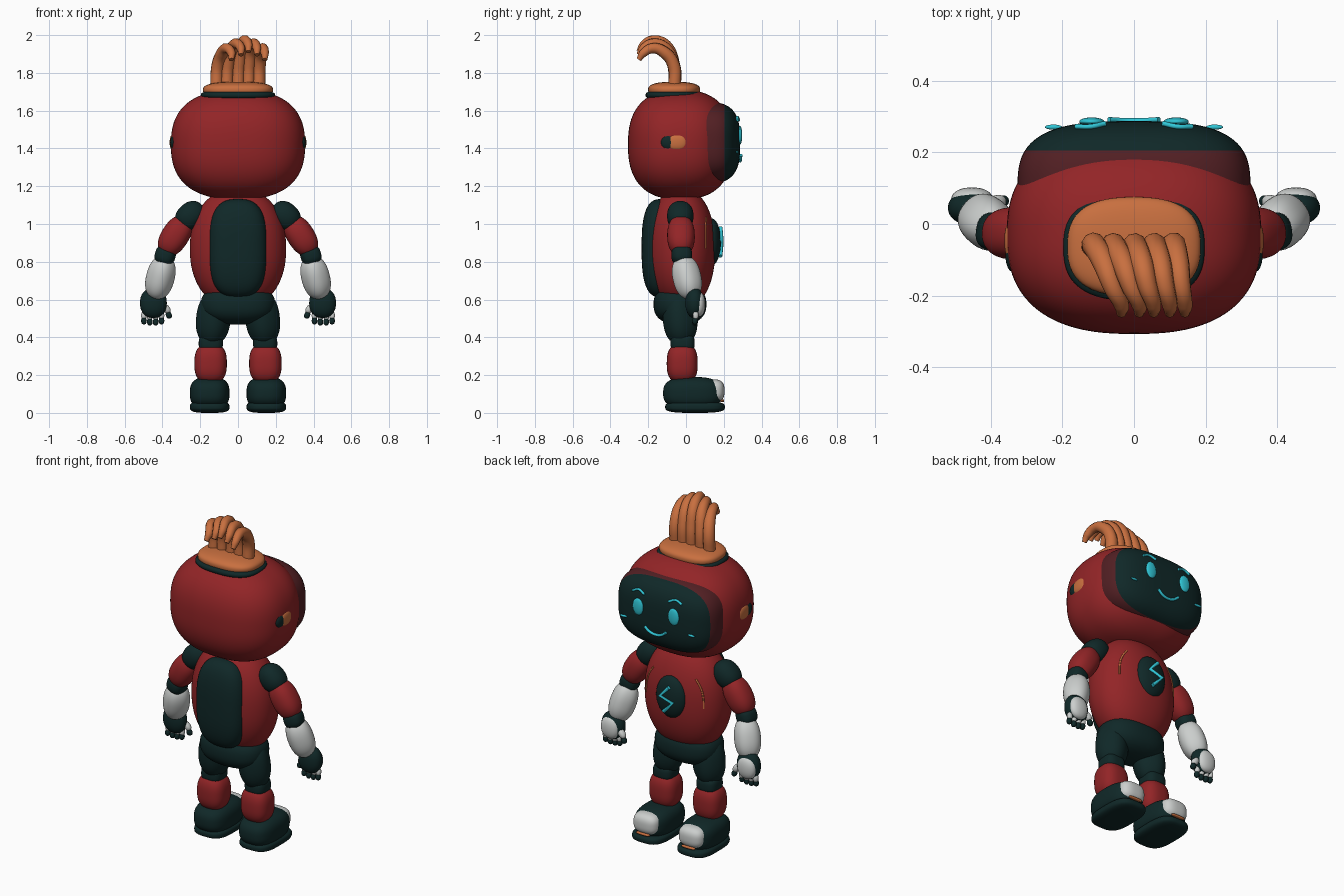
import bpy
import bmesh
from mathutils import Vector, Matrix

if "Cube" in bpy.data.objects:
    bpy.data.objects.remove(bpy.data.objects["Cube"], do_unlink=True)


def make_material(name, rgb):
    m = bpy.data.materials.new(name)
    m.use_nodes = True
    m.diffuse_color = (*rgb, 1)
    bsdf = next(n for n in m.node_tree.nodes if n.type == "BSDF_PRINCIPLED")
    bsdf.inputs["Base Color"].default_value = (*rgb, 1)
    bsdf.inputs["Roughness"].default_value = 0.6
    return m


RED = make_material("red shell", (0.29, 0.018, 0.02))
DUSK = make_material("dusky red rim", (0.085, 0.014, 0.017))
DARK = make_material("dark teal", (0.005, 0.021, 0.021))
ORANGE = make_material("orange", (0.58, 0.16, 0.05))
WHITE = make_material("light grey", (0.6, 0.62, 0.61))
CYAN = make_material("glowing cyan", (0.03, 0.57, 0.68))


def add_mirror(ob):
    ob.modifiers.new("Mirror", "MIRROR").use_axis = (True, False, False)


def blob(name, center, half, mat, p=2.0, axis=None, mirror=False, cuts=13):
    """Rounded box / ellipsoid: a cube pushed out to a superellipsoid."""
    bm = bmesh.new()
    bmesh.ops.create_cube(bm, size=2)
    bmesh.ops.subdivide_edges(bm, edges=bm.edges[:], cuts=cuts, use_grid_fill=True)
    rot = Vector(axis).to_track_quat("Z", "Y").to_matrix() if axis else Matrix.Identity(3)
    for v in bm.verts:
        r = sum(abs(c) ** p for c in v.co) ** (1 / p)
        v.co = rot @ Vector(c / r * h for c, h in zip(v.co, half)) + Vector(center)
    for f in bm.faces:
        f.smooth = True
    mesh = bpy.data.meshes.new(name)
    bm.to_mesh(mesh)
    bm.free()
    mesh.materials.append(mat)
    ob = bpy.data.objects.new(name, mesh)
    bpy.context.collection.objects.link(ob)
    if mirror:
        add_mirror(ob)
    return ob


def limb(name, a, b, radius, mat, p=2.2, **kw):
    """Rounded segment whose ends reach points a and b."""
    a, b = Vector(a), Vector(b)
    return blob(name, (a + b) / 2, (radius, radius, (b - a).length / 2), mat, p,
                axis=tuple(b - a), mirror=True, **kw)


def tube(name, points, radius, mat, taper=None, mirror=False, smooth=True):
    cu = bpy.data.curves.new(name, "CURVE")
    cu.dimensions = "3D"
    cu.bevel_depth = radius
    cu.bevel_resolution = 3
    cu.use_fill_caps = True
    sp = cu.splines.new("BEZIER")
    sp.bezier_points.add(len(points) - 1)
    for i, (bp, co) in enumerate(zip(sp.bezier_points, points)):
        bp.co = co
        bp.handle_left_type = bp.handle_right_type = "AUTO" if smooth else "VECTOR"
        bp.radius = taper[i] if taper else 1
    cu.materials.append(mat)
    ob = bpy.data.objects.new(name, cu)
    bpy.context.collection.objects.link(ob)
    if mirror:
        add_mirror(ob)
    return ob


def front_y(x, z, center, half, p):
    """Depth of the +y surface of a superellipsoid at x, z."""
    rest = 1 - abs((x - center[0]) / half[0]) ** p - abs((z - center[2]) / half[2]) ** p
    return center[1] + half[1] * max(rest, 0) ** (1 / p)


# Head shell
blob("head_shell", (0, -0.03, 1.42), (0.355, 0.277, 0.29), RED, 2.5, cuts=23)

# Visor with a dusky rim behind its dark glass
VISOR = ((0, 0.1, 1.43), (0.325, 0.187, 0.216), 3)
visor = blob("visor", VISOR[0], VISOR[1], DUSK, VISOR[2], cuts=23)
visor.data.materials.append(DARK)
bm = bmesh.new()
bm.from_mesh(visor.data)
bmesh.ops.bisect_plane(bm, geom=bm.verts[:] + bm.edges[:] + bm.faces[:],
                       plane_co=(0, 0.205, 0), plane_no=(0, 1, 0))
for f in bm.faces:
    f.material_index = int(f.calc_center_median().y > 0.205)
bm.to_mesh(visor.data)
bm.free()


def on_visor(x, z, lift=0.006):
    return (x, front_y(x, z, *VISOR) + lift, z)


# Face lights
blob("eyes", on_visor(0.118, 1.47, 0.002), (0.035, 0.012, 0.05), CYAN, mirror=True, cuts=8)
tube("brows", [on_visor(x, z) for x, z in ((0.08, 1.55), (0.122, 1.566), (0.163, 1.55))],
     0.007, CYAN, mirror=True)
tube("smile", [on_visor(x, z) for x, z in
               ((-0.07, 1.365), (-0.038, 1.341), (0, 1.333), (0.038, 1.341), (0.07, 1.365))],
     0.008, CYAN)
blob("cheek_lights", on_visor(0.225, 1.38, 0.008), (0.024, 0.007, 0.007), CYAN, mirror=True, cuts=5)

# Ear discs
blob("ear_sockets", (0.338, -0.087, 1.432), (0.021, 0.047, 0.041), DARK, mirror=True, cuts=8)
blob("ear_discs", (0.342, -0.047, 1.432), (0.02, 0.053, 0.043), ORANGE, 2.3, mirror=True, cuts=8)

# Hair base and swept-back strands
blob("hair_socket", (0, -0.065, 1.682), (0.197, 0.149, 0.031), DARK, 2.6)
blob("hair_base", (0, -0.063, 1.71), (0.186, 0.138, 0.043), ORANGE, 2.6)
strands = ((-0.115, -0.035, 1.93), (-0.06, 0.015, 1.955), (0, 0.055, 1.972),
           (0.055, 0.1, 1.955), (0.11, 0.142, 1.93))
for i, (base, tip, top) in enumerate(strands):
    path = [(base, -0.06, 1.72), (base + (tip - base) * 0.1, -0.065, 1.84),
            (base + (tip - base) * 0.4, -0.11, top - 0.025),
            (base + (tip - base) * 0.7, -0.175, top),
            (tip, -0.225, top - 0.025), (tip, -0.25, top - 0.06)]
    tube(f"hair_strand_{i + 1}", path, 0.034, ORANGE, (1, 1, 0.95, 0.8, 0.65, 0.4))

# Torso, back panel and pelvis
BODY = ((0, -0.025, 0.87), (0.255, 0.18, 0.32), 2.2)
blob("torso", BODY[0], BODY[1], RED, BODY[2], cuts=19)
blob("back_panel", (0, -0.13, 0.872), (0.155, 0.105, 0.26), DARK, 2.8)
blob("pelvis", (0, -0.032, 0.575), (0.197, 0.14, 0.108), DARK, 2.4)

# Chest badge with a zigzag light, and curved trim lines
BADGE = ((0, 0.135, 0.905), (0.097, 0.05, 0.125), 2)
blob("chest_badge", BADGE[0], BADGE[1], DARK, BADGE[2])
zigzag = ((-0.015, 0.98), (0.042, 0.92), (-0.042, 0.895), (0.02, 0.83))
tube("chest_zigzag_light", [(x, front_y(x, z, *BADGE) + 0.008, z) for x, z in zigzag],
     0.011, CYAN, smooth=False)
trim = ((0.14, 1.035), (0.172, 0.985), (0.187, 0.93), (0.19, 0.87))
tube("chest_trim", [(x, front_y(x, z, *BODY), z) for x, z in trim], 0.005, ORANGE, mirror=True)

# Legs
limb("thighs", (0.115, -0.04, 0.64), (0.145, -0.022, 0.36), 0.088, DARK, 2.3)
limb("knee_joints", (0.143, -0.018, 0.42), (0.145, -0.018, 0.32), 0.064, DARK, 3)
blob("shins", (0.145, -0.02, 0.262), (0.086, 0.082, 0.105), RED, 2.7, mirror=True)

# Shoes
blob("shoe_soles", (0.15, 0.048, 0.031), (0.105, 0.158, 0.031), DARK, 3.2, mirror=True)
blob("shoe_uppers", (0.15, 0.035, 0.105), (0.105, 0.156, 0.085), DARK, 2.8, mirror=True)
blob("toe_caps", (0.15, 0.14, 0.117), (0.08, 0.064, 0.061), WHITE, 2.8, mirror=True)
blob("toe_trim", (0.15, 0.192, 0.064), (0.045, 0.01, 0.007), ORANGE, 3, mirror=True, cuts=5)

# Arms
limb("shoulder_joints", (0.19, -0.03, 1.1), (0.315, -0.03, 0.985), 0.07, DARK)
limb("upper_arms", (0.27, -0.028, 1.035), (0.395, -0.025, 0.84), 0.073, RED, 2.3)
limb("elbow_joints", (0.37, -0.025, 0.885), (0.4, -0.02, 0.785), 0.054, DARK, 2.6)
limb("forearms", (0.382, -0.02, 0.83), (0.44, 0.03, 0.605), 0.072, WHITE, 2.3)

# Hands: palm, plate, fingers and thumb
blob("palms", (0.448, 0.045, 0.582), (0.071, 0.048, 0.08), DARK, 2.2, mirror=True)
blob("hand_plates", (0.452, 0.068, 0.575), (0.058, 0.034, 0.066), WHITE, 2.2, mirror=True, cuts=9)
for i in range(4):
    x = 0.405 + 0.031 * i
    drop = 0.006 * (i in (1, 2))
    limb(f"finger_knuckles_{i + 1}", (x, 0.052, 0.54), (x, 0.05, 0.492 - drop), 0.015, WHITE, cuts=5)
    limb(f"finger_tips_{i + 1}", (x, 0.05, 0.507 - drop), (x, 0.046, 0.468 - drop), 0.015, DARK, cuts=5)
limb("thumb_joints", (0.4, 0.06, 0.575), (0.362, 0.064, 0.53), 0.019, WHITE, cuts=5)
limb("thumb_tips", (0.374, 0.063, 0.535), (0.358, 0.065, 0.5), 0.016, DARK, cuts=5)
